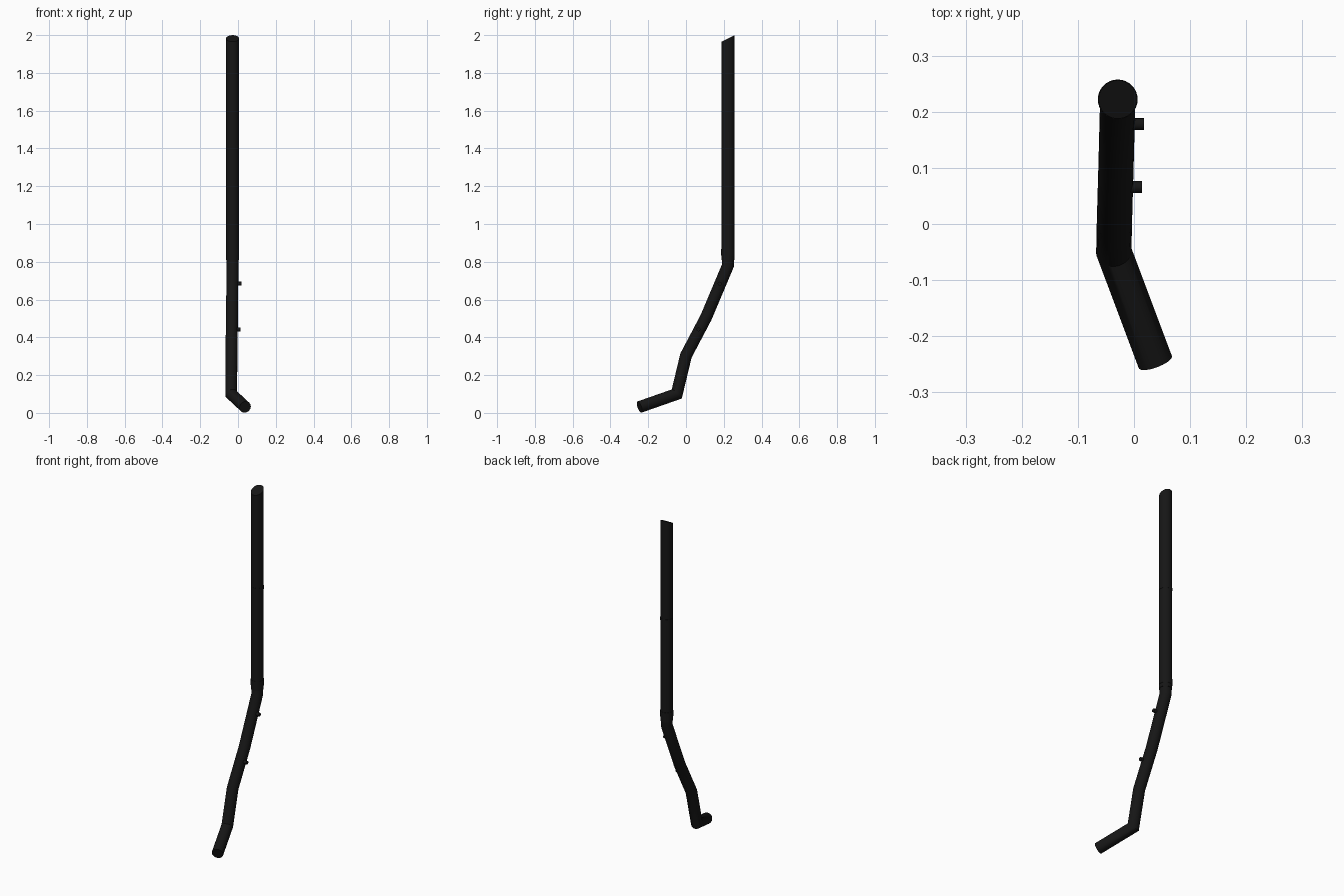
import bpy, bmesh, math
from mathutils import Vector

if "Cube" in bpy.data.objects:
    bpy.data.objects.remove(bpy.data.objects["Cube"])

black = bpy.data.materials.new("black_rubber")
black.diffuse_color = (0.008, 0.008, 0.008, 1)
black.use_nodes = True
black.node_tree.nodes["Principled BSDF"].inputs["Base Color"].default_value = black.diffuse_color


def tube(name, path, radius, end_normal=None, sides=32):
    """Closed tube with true mitred bends; the last cap can be slanted."""
    pts = [Vector(p) for p in path]
    dirs = [(b - a).normalized() for a, b in zip(pts, pts[1:])]
    u = dirs[0].orthogonal().normalized()
    v = dirs[0].cross(u)
    angles = [2 * math.pi * i / sides for i in range(sides)]
    ring = [pts[0] + (u * math.cos(a) + v * math.sin(a)) * radius for a in angles]
    bm = bmesh.new()
    rows = [[bm.verts.new(p) for p in ring]]
    for i, d in enumerate(dirs):
        if i + 1 < len(dirs):
            n = d + dirs[i + 1]
        else:
            n = Vector(end_normal) if end_normal else d
        # slide the ring along the segment onto the mitre plane
        ring = [p + d * ((pts[i + 1] - p).dot(n) / d.dot(n)) for p in ring]
        rows.append([bm.verts.new(p) for p in ring])
    for a, b in zip(rows, rows[1:]):
        for i in range(sides):
            j = (i + 1) % sides
            bm.faces.new((a[i], a[j], b[j], b[i]))
    bm.faces.new(rows[0])
    bm.faces.new(rows[-1])
    bmesh.ops.recalc_face_normals(bm, faces=bm.faces)
    me = bpy.data.meshes.new(name)
    bm.to_mesh(me)
    bm.free()
    me.materials.append(black)
    ob = bpy.data.objects.new(name, me)
    bpy.context.collection.objects.link(ob)
    bpy.ops.object.select_all(action='DESELECT')
    ob.select_set(True)
    bpy.context.view_layer.objects.active = ob
    bpy.ops.object.shade_smooth_by_angle(angle=math.radians(40))
    return ob


X, Y = -0.029, 0.222

# bent lower pipe
tube("lower_pipe", [(0.038, -0.246, 0.031), (-0.036, -0.049, 0.1),
                    (-0.035, 0.0, 0.304), (-0.032, 0.106, 0.505),
                    (X, Y, 0.78), (X, Y, 0.86)], 0.0315)

# straight upper pipe with slanted top
tube("upper_pipe", [(X, Y, 0.81), (X, Y, 1.9825)], 0.0342, (0, -0.5, 1))

# joint bands
for name, z, h, r in (("lower_band", 0.85, 0.035, 0.0355),
                      ("upper_band", 1.41, 0.015, 0.0352)):
    tube(name, [(X, Y, z - h / 2), (X, Y, z + h / 2)], r)

# mounting pegs on the right side
for i, (y, z, end) in enumerate(((0.178, 0.684, 0.018), (0.066, 0.442, 0.014))):
    tube(f"mounting_peg_{i + 1}", [(-0.02, y, z), (end, y, z)], 0.0105, sides=16)
